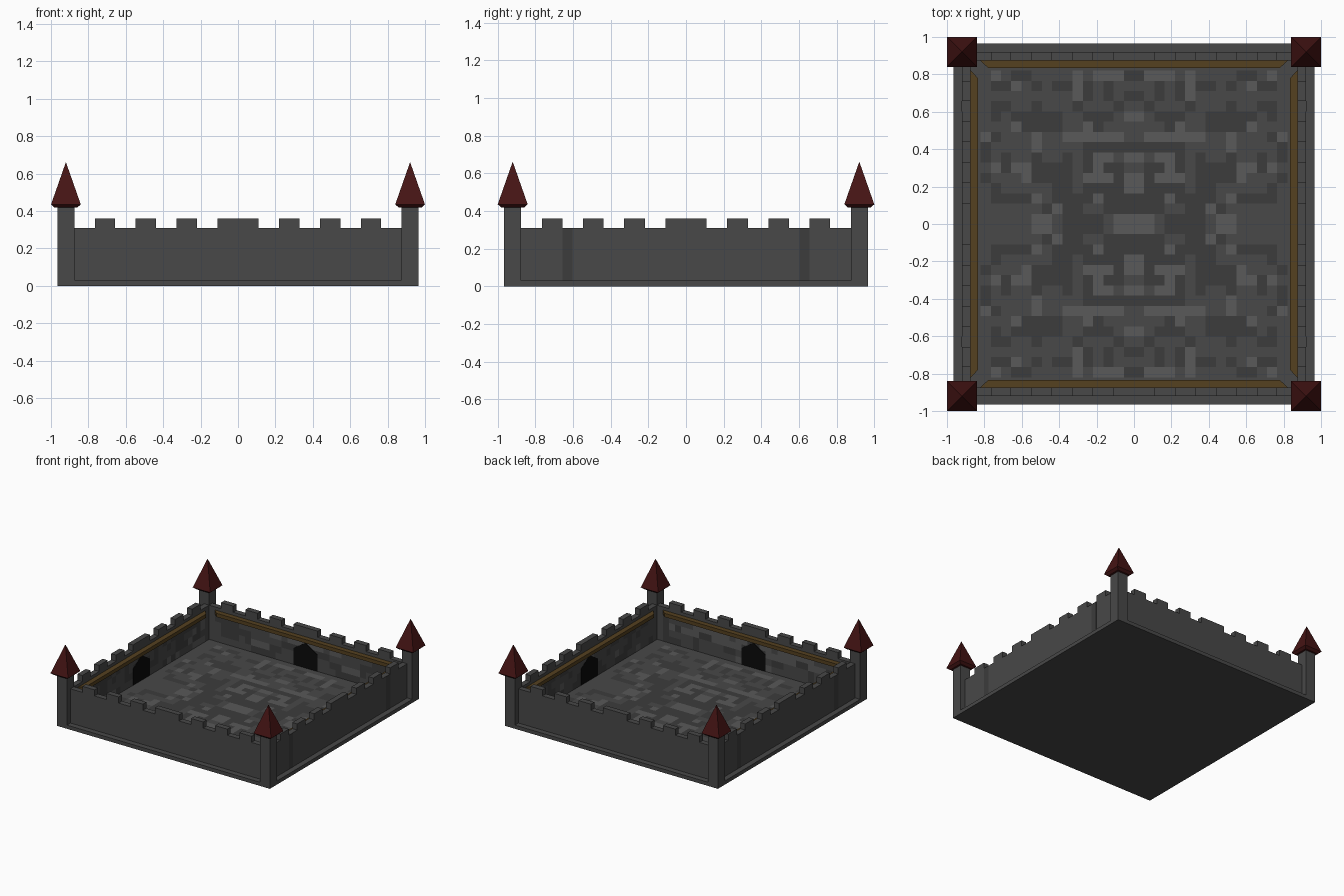
import bpy, bmesh, math, random
from mathutils import Matrix

if "Cube" in bpy.data.objects:
    bpy.data.objects.remove(bpy.data.objects["Cube"])

random.seed(4)
T = 0.0547            # one stone tile
IN, MID, OUT = 16 * T, 0.92, 0.965   # inner wall face, outer wall face, plinth edge
FLOOR, WALL, MERLON = 0.03, 0.31, 0.36


def material(name, rgb):
    m = bpy.data.materials.new(name)
    m.diffuse_color = (*rgb, 1)
    m.use_nodes = True
    m.node_tree.nodes["Principled BSDF"].inputs["Base Color"].default_value = m.diffuse_color
    return m


STONE = material("stone", (0.065, 0.065, 0.065))
DARK = material("dark_stone", (0.045, 0.045, 0.045))
LIGHT = material("light_stone", (0.1, 0.1, 0.1))
WOOD = material("wood", (0.09, 0.052, 0.014))
ROOF = material("roof_red", (0.06, 0.007, 0.007))
BLACK = material("doorway_black", (0.003, 0.003, 0.003))


def finish(name, bm, mats, turn=0, fix=True):
    if fix:
        bmesh.ops.recalc_face_normals(bm, faces=bm.faces)
    bm.transform(Matrix.Rotation(turn * math.pi / 2, 4, 'Z'))
    me = bpy.data.meshes.new(name)
    bm.to_mesh(me)
    bm.free()
    for m in mats:
        me.materials.append(m)
    ob = bpy.data.objects.new(name, me)
    bpy.context.collection.objects.link(ob)
    return ob


def loft(name, rings, mat, turn=0):
    """Skin a stack of equal-length point rings and cap both ends."""
    bm = bmesh.new()
    vs = [[bm.verts.new(p) for p in r] for r in rings]
    n = len(vs[0])
    for a, b in zip(vs, vs[1:]):
        for i in range(n):
            bm.faces.new((a[i], a[(i + 1) % n], b[(i + 1) % n], b[i]))
    bm.faces.new(vs[0])
    bm.faces.new(vs[-1])
    bmesh.ops.remove_doubles(bm, verts=bm.verts, dist=1e-5)
    return finish(name, bm, [mat], turn)


def prism(name, outline, y0, y1, mat, turn=0):
    return loft(name, [[(x, y, z) for x, z in outline] for y in (y0, y1)], mat, turn)


def square(cx, cy, h, z):
    return [(cx + sx * h, cy + sy * h, z) for sx, sy in ((-1, -1), (1, -1), (1, 1), (-1, 1))]


def tiles(name, cols, rows, place, turn=0, mirror_rows=False):
    """Mosaic of stone tiles in three greys, mirrored about the middle."""
    bm = bmesh.new()
    shade = {}
    for i in range(cols):
        for j in range(rows):
            key = (min(i, cols - 1 - i), min(j, rows - 1 - j) if mirror_rows else j)
            if key not in shade:
                shade[key] = random.choices((0, 1, 2), (5, 4, 1.5))[0]
                if key[0] and random.random() < 0.3:
                    shade[key] = shade.get((key[0] - 1, key[1]), 0)
            f = bm.faces.new([bm.verts.new(place(i + a, j + b))
                              for a, b in ((0, 0), (1, 0), (1, 1), (0, 1))])
            f.material_index = shade[key]
    return finish(name, bm, [STONE, DARK, LIGHT], turn, fix=False)


# Base plinth and tiled floor
loft("base", [square(0, 0, OUT, 0), square(0, 0, OUT, FLOOR)], STONE)
tiles("floor_tiles", 30, 30, lambda i, j: ((i - 15) * T, (j - 15) * T, FLOOR + 0.001),
      mirror_rows=True)

# Crenellated wall outline
outline = [(-IN, FLOOR), (-IN, WALL)]
for a, b in ((-14, -12), (-10, -8), (-6, -4), (-2, 2), (4, 6), (8, 10), (12, 14)):
    outline += [(a * T, WALL), (a * T, MERLON), (b * T, MERLON), (b * T, WALL)]
outline += [(IN, WALL), (IN, FLOOR)]

door = [(-2 * T, FLOOR), (2 * T, FLOOR), (2 * T, 0.165), (0, 0.235), (-2 * T, 0.165)]

for k, side in enumerate(("front", "right", "back", "left")):
    prism(side + "_wall", outline, -MID, -IN, STONE, k)
    # Inner facing: mosaic and doorway
    tiles(side + "_wall_tiles", 30, 4,
          lambda i, j: ((15 - i) * T, -IN + 0.001, FLOOR + j * T), k)
    prism(side + "_doorway", door, -IN - 0.002, -IN + 0.003, BLACK, k)
    # Wooden rail with mitred ends
    loft(side + "_rail", [[(-w, y, 0.255), (w, y, 0.255), (w, y, 0.285), (-w, y, 0.285)]
                          for w, y in ((0.823, -IN), (0.78, -0.834))], WOOD, k)
    # Dark stone bands on the two side walls
    if side in ("left", "right"):
        for s in (-1, 1):
            a, b = s * 11 * T, s * 12 * T
            prism(side + "_wall_band", [(a, FLOOR), (b, FLOOR), (b, WALL), (a, WALL)],
                  -MID - 0.001, -MID + 0.002, DARK, k)
    # Corner tower with pyramid roof
    c = (IN + OUT) / 2
    h = (OUT - IN) / 2
    loft(side + "_corner_tower", [square(c, -c, h, 0), square(c, -c, h, 0.42)], STONE, k)
    loft(side + "_tower_roof", [square(c, -c, 0.06, 0.418), square(c, -c, 0.0795, 0.435),
                                square(c, -c, 0.0005, 0.66)], ROOF, k)
